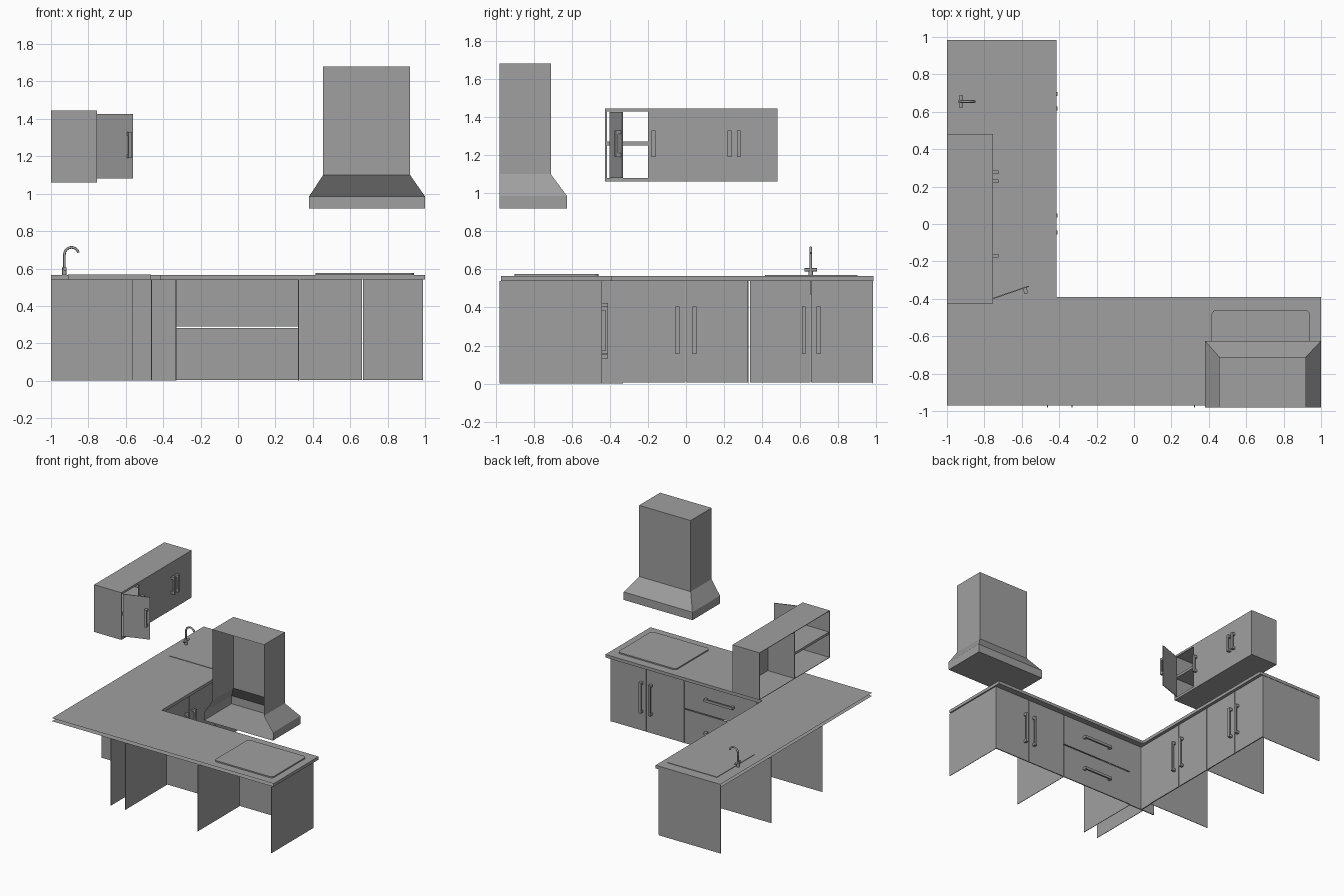
import bpy, bmesh, math
from mathutils import Vector

if "Cube" in bpy.data.objects:
    bpy.data.objects.remove(bpy.data.objects["Cube"])

grey = bpy.data.materials.new("plain_grey")
grey.use_nodes = True
grey.diffuse_color = (0.35, 0.35, 0.35, 1)
grey.node_tree.nodes["Principled BSDF"].inputs["Base Color"].default_value = (0.35, 0.35, 0.35, 1)


def link(name, data):
    data.materials.append(grey)
    ob = bpy.data.objects.new(name, data)
    bpy.context.collection.objects.link(ob)
    return ob


def finish(name, bm, normals=True):
    if normals:
        bmesh.ops.recalc_face_normals(bm, faces=bm.faces)
    me = bpy.data.meshes.new(name)
    bm.to_mesh(me)
    bm.free()
    return link(name, me)


def boxes(name, *spans):
    """One object from boxes given as (x0, x1, y0, y1, z0, z1)."""
    bm = bmesh.new()
    for x0, x1, y0, y1, z0, z1 in spans:
        vs = bmesh.ops.create_cube(bm, size=1)["verts"]
        for v in vs:
            v.co = Vector(((x0 + x1) / 2 + v.co.x * (x1 - x0),
                           (y0 + y1) / 2 + v.co.y * (y1 - y0),
                           (z0 + z1) / 2 + v.co.z * (z1 - z0)))
    return finish(name, bm)


def handle(name, at, along, out, length):
    """Bar handle on two posts, standing off a door face."""
    at, along, out = Vector(at), Vector(along), Vector(out)
    side = along.cross(out)

    def block(a0, a1, o0, o1, w):
        p = at + along * a0 + out * o0 - side * w
        q = at + along * a1 + out * o1 + side * w
        return [f(p[i], q[i]) for i in range(3) for f in (min, max)]
    h = length / 2
    return boxes(name, block(-h, h, 0.018, 0.03, 0.01),
                 block(-h, 0.02 - h, 0, 0.02, 0.01), block(h - 0.02, h, 0, 0.02, 0.01))


X, Y, Z = (1, 0, 0), (0, 1, 0), (0, 0, 1)
FACE, BACK, TOP, T = -0.44, -0.98, 0.54, 0.004   # door plane, wall, carcass top, sheet

# Base cabinet partitions, open towards the walls
for i, x in enumerate((-0.46, -0.33, 0.325, 0.99)):
    boxes(f"front_run_panel_{i}", (x - T, x, BACK, FACE - T, 0, TOP))
for i, y in enumerate((-0.33, 0.332, 0.982)):
    boxes(f"left_run_panel_{i}", (-1, FACE - T, y - T, y, 0, TOP))

# Corner fillers
boxes("corner_filler_front", (-0.565, -0.332, FACE - 2 * T, FACE, 0, TOP))
boxes("corner_filler_left", (FACE - 2 * T, FACE, FACE, -0.332, 0, TOP))

# Doors of both runs
for i, (a, b) in enumerate(((0.328, 0.663), (0.667, 0.99))):
    boxes(f"front_run_door_{i}", (a, b, FACE - 2 * T, FACE, 0.005, TOP))
for i, x in enumerate((0.62, 0.705)):
    handle(f"front_run_handle_{i}", (x, FACE, 0.28), Z, Y, 0.25)
for i, (a, b) in enumerate(((-0.33, -0.002), (0.002, 0.325), (0.337, 0.653), (0.657, 0.98))):
    boxes(f"left_run_door_{i}", (FACE - 2 * T, FACE, a, b, 0.005, TOP))
for i, y in enumerate((-0.045, 0.045, 0.618, 0.695)):
    handle(f"left_run_handle_{i}", (FACE, y, 0.28), Z, X, 0.25)

# Drawers
for name, z0, z1 in (("lower", 0.005, 0.281), ("upper", 0.289, TOP)):
    boxes(f"{name}_drawer", (-0.33, 0.32, FACE - 2 * T, FACE, z0, z1))
    handle(f"{name}_drawer_handle", (0, FACE, (z0 + z1) / 2), X, Y, 0.26)

# L-shaped worktop with sink cut-out, its wall sides left open
xs, ys = (-1, -0.9, -0.47, -0.415, 1), (-0.97, -0.39, 0.425, 0.89, 0.985)
bm = bmesh.new()
for i in range(4):
    for j in range(4):
        if (i == 3 and j > 0) or (i == 1 and j == 2):
            continue
        bm.faces.new([bm.verts.new((xs[a], ys[b], 0.565)) for a, b in
                      ((i, j), (i + 1, j), (i + 1, j + 1), (i, j + 1))])
bmesh.ops.remove_doubles(bm, verts=bm.verts, dist=0.001)
new = bmesh.ops.extrude_face_region(bm, geom=bm.faces[:])["geom"]
for v in new:
    if isinstance(v, bmesh.types.BMVert):
        v.co.z = TOP
bmesh.ops.recalc_face_normals(bm, faces=bm.faces)
wall = [f for f in bm.faces if abs(f.normal.z) < 0.5 and
        (f.calc_center_median().x < -0.99 or f.calc_center_median().y < -0.96)]
bmesh.ops.delete(bm, geom=wall, context="FACES")
bmesh.ops.dissolve_limit(bm, angle_limit=0.01, verts=bm.verts, edges=bm.edges)
finish("worktop", bm, normals=False)

# Sink: rim with a sunken basin
bm = bmesh.new()
rim = bm.faces.new([bm.verts.new((x, y, 0.569)) for x, y in
                    ((-0.91, 0.415), (-0.465, 0.415), (-0.465, 0.9), (-0.91, 0.9))])
outer = rim.edges[:]
bmesh.ops.inset_region(bm, faces=[rim], thickness=0.016, use_boundary=True)
drop = bmesh.ops.extrude_face_region(bm, geom=[rim])["geom"]
bmesh.ops.translate(bm, vec=(0, 0, -0.1), verts=[v for v in drop if isinstance(v, bmesh.types.BMVert)])
finish("sink", bm)

# Tap: base, gooseneck and cross lever
def tube(name, points, radius):
    cu = bpy.data.curves.new(name, "CURVE")
    cu.dimensions, cu.bevel_depth, cu.bevel_resolution, cu.use_fill_caps = "3D", radius, 2, True
    sp = cu.splines.new("POLY")
    sp.points.add(len(points) - 1)
    for p, co in zip(sp.points, points):
        p.co = (*co, 1)
        sp.use_smooth = True
    return link(name, cu)


ty = 0.655
arc = [(-0.89 - 0.038 * math.cos(t), ty, 0.675 + 0.038 * math.sin(t))
       for t in (math.pi * k / 12 for k in range(12))]
tube("tap_spout", [(-0.928, ty, 0.565)] + arc, 0.007)
tube("tap_base", [(-0.928, ty, 0.565), (-0.928, ty, 0.605)], 0.012)
tube("tap_lever", [(-0.925, ty - 0.034, 0.597), (-0.925, ty + 0.034, 0.597)], 0.009)

# Hob plate with rounded corners
hob = boxes("hob", (0.415, 0.94, -0.9, -0.46, 0.565, 0.575))
bm = bmesh.new()
bm.from_mesh(hob.data)
upright = [e for e in bm.edges if abs(e.verts[0].co.z - e.verts[1].co.z) > 0.005]
bmesh.ops.bevel(bm, geom=upright, offset=0.025, segments=4, profile=0.5, affect="EDGES")
bm.to_mesh(hob.data)
bm.free()

# Extractor hood, open at the wall side
bm = bmesh.new()
rings = [[bm.verts.new(c) for c in ((x0, BACK, z), (x0, y, z), (x1, y, z), (x1, BACK, z))]
         for x0, x1, y, z in ((0.38, 1, -0.625, 0.92), (0.38, 1, -0.625, 0.985),
                              (0.455, 0.92, -0.71, 1.1), (0.455, 0.92, -0.71, 1.68))]
for low, high in zip(rings, rings[1:]):
    for k in range(3):
        bm.faces.new((low[k], low[k + 1], high[k + 1], high[k]))
bm.faces.new(rings[0])
bm.faces.new(rings[-1])
finish("extractor_hood", bm)

# Wall cabinet shell, open at the wall side
y0, y1, z0, z1, front = -0.425, 0.48, 1.06, 1.445, -0.755
inner = front - 0.005
boxes("wall_cabinet_shell",
      (-1, front, y0, y1, z0, z0 + T), (-1, front, y0, y1, z1 - T, z1),
      (-1, front, y0, y0 + T, z0, z1), (-1, front, y1 - T, y1, z0, z1),
      (-1, inner, 0.026, 0.03, z0, z1))
boxes("wall_cabinet_front",
      (inner, front, -0.2, y1, z0, z1), (inner, front, y0, -0.415, z0, z1),
      (inner, front, -0.415, -0.2, z0, 1.08), (inner, front, -0.415, -0.2, 1.428, z1))
boxes("wall_cabinet_shelf", (-0.995, inner, y0 + T, 0.026, 1.25, 1.27))
for i, y in enumerate((-0.17, 0.228, 0.277)):
    handle(f"wall_cabinet_handle_{i}", (front, y, 1.26), Z, X, 0.14)

# Wall cabinet door standing ajar
door = boxes("ajar_door", (-0.006, 0, 0, 0.205, 1.08, 1.425))
grip = handle("ajar_door_handle", (0, 0.18, 1.26), Z, X, 0.14)
for ob in (door, grip):
    ob.location = (front, -0.402, 0)
    ob.rotation_euler.z = -math.radians(71)
